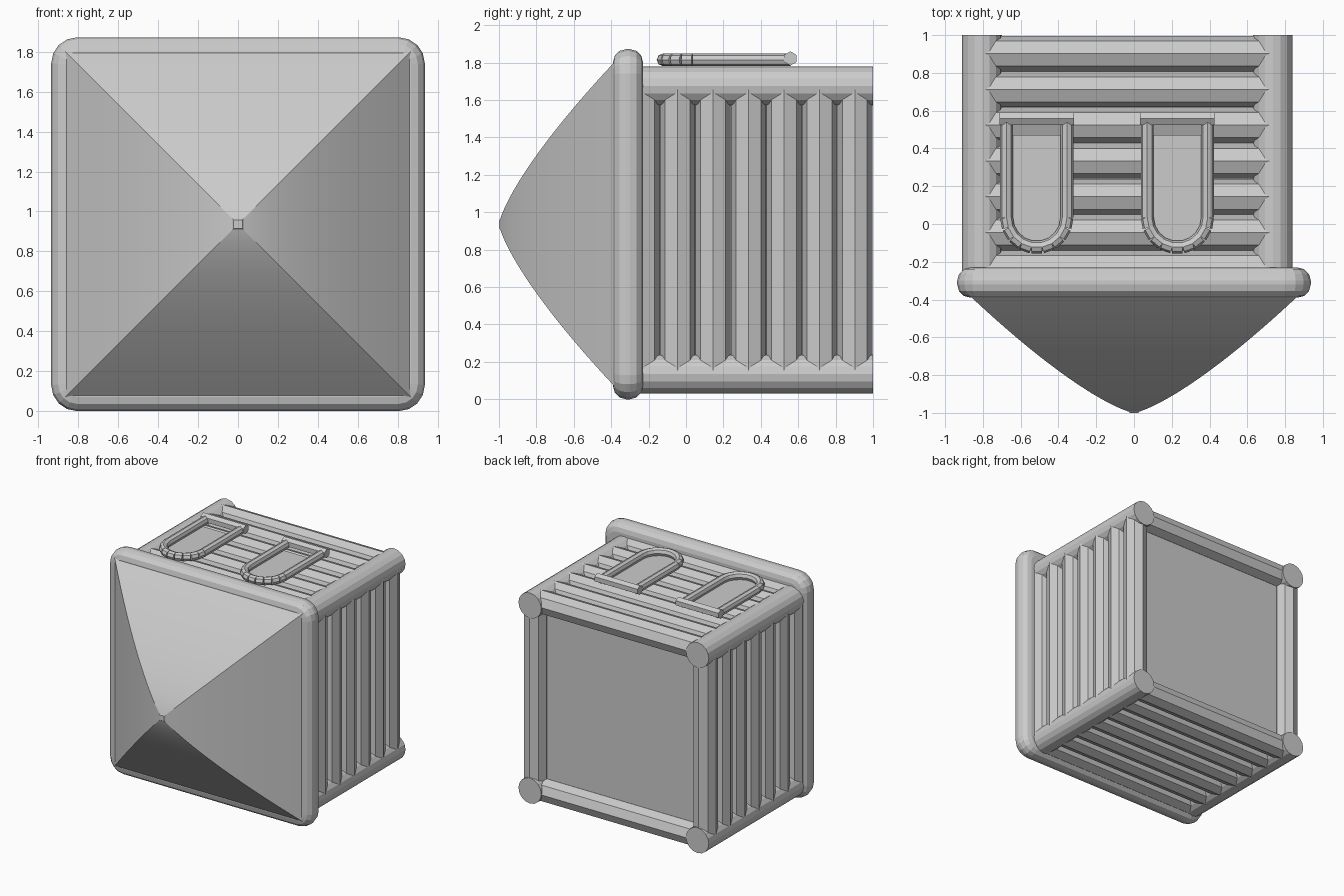
import bpy, bmesh, math
from mathutils import Vector

cube = bpy.data.objects.get("Cube")
if cube:
    bpy.data.objects.remove(cube)

grey = bpy.data.materials.new("plain_grey")
grey.use_nodes = True
grey.diffuse_color = (0.6, 0.6, 0.6, 1)
grey.node_tree.nodes["Principled BSDF"].inputs["Base Color"].default_value = grey.diffuse_color

X, Z = Vector((1, 0, 0)), Vector((0, 0, 1))
MID_X, MID_Z, HALF = -0.035, 0.905, 0.77     # crate axis and post offset
FRONT, BACK = -0.3, 1.0
RIB_R, RIB_OFF = 0.094, HALF + 0.008


def finish(name, bm):
    bmesh.ops.recalc_face_normals(bm, faces=bm.faces)
    mesh = bpy.data.meshes.new(name)
    bm.to_mesh(mesh)
    bm.free()
    mesh.materials.append(grey)
    obj = bpy.data.objects.new(name, mesh)
    bpy.context.collection.objects.link(obj)
    return obj


def smooth(obj, degrees):
    bpy.ops.object.select_all(action="DESELECT")
    obj.select_set(True)
    bpy.context.view_layer.objects.active = obj
    bpy.ops.object.shade_smooth_by_angle(angle=math.radians(degrees))


def rod(bm, p, q, r, sides, up):
    """Closed prism from p to q with one corner pointing along up."""
    p, q = Vector(p), Vector(q)
    side = (q - p).normalized().cross(up)
    ring = [r * (math.cos(a) * up + math.sin(a) * side)
            for a in (math.tau * i / sides for i in range(sides))]
    ends = [[bm.verts.new(c + v) for v in ring] for c in (p, q)]
    bm.faces.new(ends[0])
    bm.faces.new(ends[1])
    for i in range(sides):
        j = (i + 1) % sides
        bm.faces.new((ends[0][i], ends[0][j], ends[1][j], ends[1][i]))


def box(bm, lo, hi):
    verts = bmesh.ops.create_cube(bm, size=1)["verts"]
    for v in verts:
        v.co = [l + (c + 0.5) * (h - l) for c, l, h in zip(v.co, lo, hi)]


# Inner body, with its back wall recessed behind the last ribs
CORE = HALF - 0.02
bm = bmesh.new()
box(bm, (MID_X - CORE, FRONT, MID_Z - CORE), (MID_X + CORE, 0.9, MID_Z + CORE))
finish("inner_body", bm)

# Long corner posts
bm = bmesh.new()
for sx in (-1, 1):
    for sz in (-1, 1):
        x, z = MID_X + sx * HALF, MID_Z + sz * HALF
        rod(bm, (x, FRONT, z), (x, BACK, z), 0.105, 16, Z)
finish("corner_posts", bm)

# Ribs wrapped around all four sides
for name, s in (("left_ribs", 1), ("right_ribs", -1)):
    bm = bmesh.new()
    x = MID_X + s * RIB_OFF
    for i in range(-1, 6):
        y = -0.045 + i * 0.1895
        rod(bm, (x, y, MID_Z - HALF), (x, y, MID_Z + HALF), RIB_R, 8, X)
    finish(name, bm)
for name, s in (("top_ribs", 1), ("bottom_ribs", -1)):
    bm = bmesh.new()
    z = MID_Z + s * RIB_OFF
    for i in range(-1, 6):
        y = -0.045 + i * 0.1895
        rod(bm, (MID_X - HALF, y, z), (MID_X + HALF, y, z), RIB_R, 8, Z)
    finish(name, bm)

# Rounded front flange: corners first, then the rims
W = 0.936
bm = bmesh.new()
box(bm, (-W, -0.39, 0), (W, -0.23, 2 * W))
corners = [e for e in bm.edges if abs(e.verts[0].co.y - e.verts[1].co.y) > 0.1]
bmesh.ops.bevel(bm, geom=corners, offset=0.13, segments=4, profile=0.5, affect="EDGES")
rims = [e for e in bm.edges if abs(e.verts[0].co.y - e.verts[1].co.y) < 0.01]
bmesh.ops.bevel(bm, geom=rims, offset=0.07, segments=3, profile=0.5, affect="EDGES")
finish("front_flange", bm)

# Gently bulging four-sided nose
bm = bmesh.new()
STEPS = 26
rings = []
for k in range(STEPS + 1):
    t = (k / STEPS) ** 1.4
    h = max(0.022, 0.88 * t ** 0.76)
    y = -1 + 0.63 * t
    rings.append([bm.verts.new((a * h, y, W + b * h))
                  for a, b in ((-1, -1), (1, -1), (1, 1), (-1, 1))])
bm.faces.new(rings[0])
bm.faces.new(rings[-1])
for a, b in zip(rings, rings[1:]):
    for i in range(4):
        j = (i + 1) % 4
        bm.faces.new((a[i], a[j], b[j], b[i]))
smooth(finish("nose", bm), 20)

# U-shaped handles with a crossbar and a thin plate inside
R, ARC_Y, BAR_Y, H = 0.16, 0.035, 0.558, 1.815
for name, cx in (("right_handle", -0.515), ("left_handle", 0.23)):
    bm = bmesh.new()
    for s in (-1, 1):
        rod(bm, (cx + s * R, ARC_Y, H), (cx + s * R, BAR_Y, H), 0.034, 8, Z)
    arc = [(cx + R * math.cos(a), ARC_Y - R * math.sin(a), H)
           for a in (math.pi * i / 9 for i in range(10))]
    for p, q in zip(arc, arc[1:]):
        rod(bm, p, q, 0.034, 8, Z)
    rod(bm, (cx - 0.197, BAR_Y, H + 0.007), (cx + 0.197, BAR_Y, H + 0.007), 0.038, 6, Z)
    finish(name, bm)
    bm = bmesh.new()
    outline = [(cx + R, 0.47)] + [p[:2] for p in arc] + [(cx - R, 0.47)]
    face = bm.faces.new([bm.verts.new((x, y, 1.785)) for x, y in outline])
    extruded = bmesh.ops.extrude_face_region(bm, geom=[face])["geom"]
    for v in extruded:
        if isinstance(v, bmesh.types.BMVert):
            v.co.z += 0.008
    finish(name + "_plate", bm)
